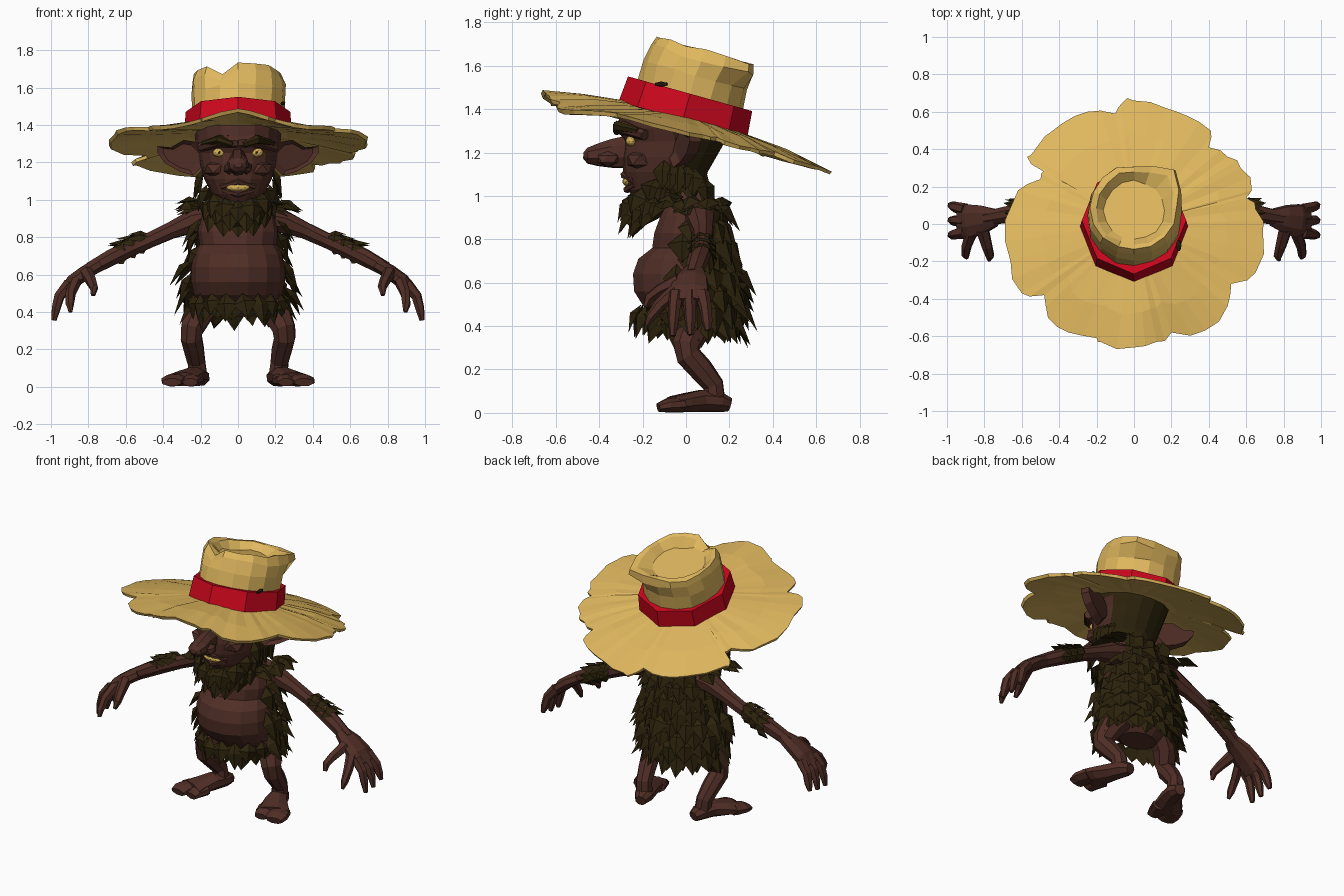
import bpy, bmesh, math, random
from mathutils import Vector, Matrix

random.seed(4)
rnd = random.uniform
if "Cube" in bpy.data.objects:
    bpy.data.objects.remove(bpy.data.objects["Cube"])


def material(name, r, g, b):
    m = bpy.data.materials.new(name)
    m.use_nodes = True
    m.diffuse_color = (r, g, b, 1)
    m.node_tree.nodes["Principled BSDF"].inputs["Base Color"].default_value = (r, g, b, 1)
    return m


STRAW = material("straw", .74, .475, .112)
RED = material("red ribbon", .6, .002, .012)
SKIN = material("brown skin", .079, .027, .019)
FUR = material("dark fur", .025, .016, .0035)
IVORY = material("yellow ivory", .64, .43, .09)


def finish(name, bm, mats, rule=None):
    bmesh.ops.recalc_face_normals(bm, faces=bm.faces)
    if rule:
        for f in bm.faces:
            f.material_index = rule(f.calc_center_median())
    me = bpy.data.meshes.new(name)
    bm.to_mesh(me)
    bm.free()
    for m in mats:
        me.materials.append(m)
    ob = bpy.data.objects.new(name, me)
    bpy.context.collection.objects.link(ob)
    return ob


def skin(name, rings, mats, rule=None):
    """Bridge rings of points and cap both ends."""
    bm = bmesh.new()
    loops = [[bm.verts.new(p) for p in ring] for ring in rings]
    n = len(loops[0])
    for a, b in zip(loops, loops[1:]):
        for i in range(n):
            j = (i + 1) % n
            bm.faces.new((a[i], a[j], b[j], b[i]))
    bm.faces.new(loops[0])
    bm.faces.new(loops[-1])
    return finish(name, bm, mats, rule)


def circle(n, start=0.0):
    return [start + math.tau * i / n for i in range(n)]


def oval(section, a):
    z, half, front, back = section
    return Vector((half * math.cos(a), (front + back) / 2 + (back - front) / 2 * math.sin(a), z))


def section_at(sections, z):
    for lo, hi in zip(sections, sections[1:]):
        if z <= hi[0]:
            t = max(0, (z - lo[0]) / (hi[0] - lo[0]))
            return [u + (v - u) * t for u, v in zip(lo, hi)]


def tube(name, path, mat, n=7):
    """Tapered limb; each point is x, y, z, side radius, optional up radius."""
    pts = [Vector(p[:3]) for p in path]
    whole = (pts[-1] - pts[0]).normalized()
    ref = Vector((0, 1, 0)) if abs(whole.z) > .85 else Vector((0, 0, 1))
    rings = []
    for i, p in enumerate(path):
        t = (pts[min(i + 1, len(pts) - 1)] - pts[max(i - 1, 0)]).normalized()
        side = t.cross(ref).normalized()
        up = side.cross(t)
        rings.append([pts[i] + side * math.cos(a) * p[3] + up * math.sin(a) * p[-1] for a in circle(n, .3)])
    return skin(name, rings, [mat])


def ball(name, loc, scale, mat, detail=2):
    bm = bmesh.new()
    m = Matrix.Translation(loc) @ Matrix.Diagonal((*scale, 1))
    bmesh.ops.create_icosphere(bm, subdivisions=detail, radius=1, matrix=m)
    return finish(name, bm, [mat])


def tuft(bm, root, d, n, length, width):
    """One leaf-shaped lock of fur with a raised ridge."""
    root, d, n = Vector(root), Vector(d).normalized(), Vector(n)
    side = d.cross(n).normalized() * width / 2
    mid = root + d * length * .4
    out = side.cross(d).normalized() * width * .25
    if out.dot(n) < 0:
        out = -out
    a, l, r, m, t = [bm.verts.new(p) for p in (root, mid - side, mid + side, mid + out, root + d * length)]
    for f in ((a, l, m), (a, m, r), (l, t, m), (m, t, r), (a, r, l), (l, r, t)):
        bm.faces.new(f)


DOWN = Vector((0, 0, -1))

# Torso and head
TORSO = [(.375, .12, -.06, .13), (.42, .18, -.11, .17), (.49, .235, -.2, .21), (.56, .25, -.245, .23),
         (.64, .25, -.25, .22), (.71, .235, -.225, .2), (.76, .205, -.16, .19), (.83, .215, -.15, .17),
         (.91, .2, -.12, .16), (.98, .14, -.08, .13), (1.1, .1, -.14, .1)]
HEAD = [(.97, .08, -.23, .02), (1.03, .14, -.27, .08), (1.11, .18, -.29, .1), (1.18, .2, -.295, .14),
        (1.25, .21, -.285, .18), (1.31, .228, -.315, .215), (1.4, .235, -.3, .22)]
skin("torso", [[oval(s, a) for a in circle(14)] for s in TORSO], [SKIN, FUR],
     lambda c: int(c.y > .04 and c.z > .43))
skin("head", [[oval(s, a) for a in circle(16)] for s in HEAD], [SKIN, FUR], lambda c: int(c.y > 0))

# Fur cape over the back, sides and shoulders
bm = bmesh.new()
for row in range(8):
    z = .99 - row * .074
    s = section_at(TORSO, z)
    for k in range(11):
        a = math.radians(-8 + (k + row % 2 / 2) * 18.5)
        out = Vector((math.cos(a), math.sin(a), 0))
        tuft(bm, oval(s, a) * .99, out * rnd(.4, .9) + DOWN, out, rnd(.14, .2), rnd(.11, .16))
for k in range(11):
    for s in (-1, 1):
        out = Vector((s * rnd(.7, 1.1), rnd(-.5, .5), .3))
        tuft(bm, (s * rnd(.14, .23), -.1 + k * .024, rnd(.95, 1)), out + DOWN * rnd(.4, .8), out, .14, .11)
finish("fur_cape", bm, [FUR])

# Fur skirt round the hips
bm = bmesh.new()
for row in range(2):
    s = section_at(TORSO, .5 - row * .045)
    for a in circle(17, row * .18):
        out = Vector((math.cos(a), math.sin(a), 0))
        slant = Vector((rnd(-.25, .25), 0, 0))
        tuft(bm, oval(s, a), out * rnd(.15, .5) + DOWN + slant, out, rnd(.1, .17), rnd(.1, .14))
finish("fur_skirt", bm, [FUR])

# Beard, sideburns and hair on the nape
bm = bmesh.new()
for layer in range(3):
    for k in range(-4, 5):
        t = (k + layer % 2 / 2) / 4 * 1.55
        c = math.cos(t)
        root = (.185 * math.sin(t), -.06 - (.2 - layer * .025) * c, 1.13 - .13 * c - layer * .04)
        out = Vector((math.sin(t), -c, 0))
        tuft(bm, root, out * rnd(.15, .4) + Vector((0, -.25, -1)), out, .1 + .05 * c + rnd(-.02, .02), rnd(.1, .13))
for s in (-1, 1):
    for k in range(5):
        out = Vector((s, -.2, 0))
        tuft(bm, (s * .185, -.1 + k * .035, 1.17 - k * .01), out * .35 + DOWN, out, rnd(.12, .17), .1)
for k in range(8):
    a = math.radians(10 + k * 23)
    out = Vector((math.cos(a), math.sin(a), 0))
    tuft(bm, oval(section_at(HEAD, 1.08), a), out * .4 + DOWN, out, .12, .11)
finish("beard_and_hair", bm, [FUR])
tube("beard_core", [(0, -.13, 1.03, .14, .09), (0, -.18, .95, .12, .08), (0, -.26, .86, .04, .03)], FUR)

# Face
tube("nose", [(0, -.25, 1.205, .045, .08), (0, -.34, 1.195, .05, .07), (0, -.41, 1.188, .06, .053),
              (0, -.455, 1.185, .048, .038), (0, -.473, 1.187, .022, .015)], SKIN, 8)
tube("upper_lip", [(-.09, -.245, 1.07, .014), (0, -.285, 1.097, .018), (.09, -.245, 1.07, .014)], SKIN, 6)
tube("lower_lip", [(-.08, -.235, 1.052, .014), (0, -.272, 1.03, .018), (.08, -.235, 1.052, .014)], SKIN, 6)
ball("teeth", (0, -.268, 1.066), (.064, .026, .022), IVORY)
for s, side in ((1, "left"), (-1, "right")):
    ball(side + "_nostril", (s * .047, -.36, 1.17), (.033, .055, .037), SKIN, 1)
    ball(side + "_cheek", (s * .11, -.21, 1.165), (.08, .07, .05), SKIN, 1)
    ball(side + "_eye", (s * .1, -.252, 1.253), (.036, .026, .025), IVORY)
    ball(side + "_pupil", (s * .1, -.276, 1.253), (.008, .004, .008), FUR, 1)
    tube(side + "_brow_ridge", [(0, -.29, 1.31, .035), (s * .1, -.285, 1.315, .034), (s * .2, -.19, 1.28, .025)], SKIN)
    tube(side + "_eyebrow", [(s * .03, -.32, 1.295, .016), (s * .1, -.315, 1.322, .026),
                             (s * .19, -.22, 1.3, .014)], FUR, 6)
    # Pointed cupped ear
    edge = [(.18, 1.19), (.24, 1.13), (.31, 1.15), (.39, 1.195), (.43, 1.25), (.43, 1.287), (.36, 1.28),
            (.29, 1.32), (.23, 1.31), (.18, 1.26)]
    front = [Vector((s * x, -.08 + (x - .19) * .4, z)) for x, z in edge]
    mid = sum(front, Vector()) / len(front)
    inner = [mid + (p - mid) * .75 + Vector((0, .025, 0)) for p in front]
    back = [mid + (p - mid) * .85 + Vector((0, .06, 0)) for p in front]
    skin(side + "_ear", [back, front, inner], [SKIN])

# Arms, hands, legs and feet
for s, side in ((1, "left"), (-1, "right")):
    def limb(name, path, n=7):
        tube(side + "_" + name, [(s * p[0], *p[1:]) for p in path], SKIN, n)

    limb("arm", [(.13, .06, .9, .08), (.24, .07, .885, .065), (.36, .08, .835, .047), (.47, .08, .785, .043),
                 (.56, .07, .75, .05), (.68, .05, .69, .047), (.79, .03, .63, .04)], 8)
    limb("palm", [(.74, .035, .655, .05, .038), (.81, .025, .615, .08, .04), (.88, .015, .565, .095, .04),
                  (.93, .015, .51, .09, .03)], 8)
    limb("thumb", [(.81, -.03, .61, .037), (.785, -.12, .565, .03), (.77, -.17, .53, .024), (.775, -.19, .49, .012)], 6)
    limb("index_finger", [(.87, -.05, .56, .034), (.895, -.12, .5, .028), (.9, -.165, .44, .023),
                          (.895, -.18, .4, .011)], 6)
    for i, low in enumerate((.355, .36, .38)):
        y = -.045 + i * .06
        limb("finger", [(.9, y, .55, .035), (.955, y * 1.2, .485, .029), (.972, y * 1.3, .42, .025),
                        (.984, y * 1.35, low, .014)], 6)
    limb("leg", [(.15, .06, .47, .09), (.21, .04, .39, .078), (.245, .0, .31, .065), (.25, .01, .265, .06),
                 (.235, .07, .2, .057), (.222, .125, .13, .05), (.215, .13, .06, .053)], 8)
    limb("foot", [(.195, .2, .037, .035, .034), (.205, .155, .05, .058, .048), (.235, .07, .055, .068, .053),
                  (.278, -.01, .046, .092, .044), (.3, -.06, .04, .108, .038)], 8)
    # Big toe, then the other toes as one block
    for x, r in ((.242, .052), (.34, .068)):
        limb("toes", [(x - .015, -.02, .038, r, .037), (x + .008, -.085, .034, r, .033),
                      (x + .014, -.127, .024, r * .8, .022)], 8)
    # Fur tufts on the top and back of the elbow
    bm = bmesh.new()
    for ring in range(3):
        x = .48 + ring * .05
        for a in (-.6, .2, 1, 1.8, 2.5):
            out = Vector((s * .3, math.cos(a), math.sin(a) + .3))
            root = Vector((s * x, .075, .782 - ring * .025)) + Vector((0, math.cos(a), math.sin(a))) * .036
            tuft(bm, root, out * .3 + Vector((s, 0, -.4)), out, rnd(.09, .13), .075)
    finish(side + "_elbow_fur", bm, [FUR])

# Hat: ragged brim that slopes to the back and droops at the edge
OUTLINE = [(.69, -.05), (.65, .08), (.6, .14), (.63, .18), (.57, .3), (.5, .36), (.4, .41), (.41, .5), (.28, .58),
           (.17, .62), (0, .66), (-.07, .64), (-.1, .59), (-.25, .6), (-.38, .54), (-.55, .37), (-.55, .32),
           (-.48, .29), (-.5, .24), (-.62, .18), (-.69, .02), (-.66, -.2), (-.6, -.37), (-.48, -.38), (-.46, -.5),
           (-.35, -.58), (-.2, -.61), (-.18, -.63), (0, -.66), (.12, -.63), (.2, -.58), (.38, -.57), (.5, -.44),
           (.52, -.32), (.65, -.26)]
EDGE = []
for p, q in zip(OUTLINE, OUTLINE[1:] + OUTLINE[:1]):
    EDGE += [Vector((*p, 0)), Vector((p[0] + q[0], p[1] + q[1], 0)) * rnd(.5, .52)]


def brim_ring(scale, lift, rough=.0):
    pts = [p * scale for p in EDGE]
    for p in pts:
        wave = .06 * abs(math.sin(p.x / .7 * math.pi)) ** 1.6 * max(0, -p.y / .57)
        p.z = 1.36 - .28 * p.y - .15 * p.length_squared - wave + lift + rnd(-rough, rough)
    return pts


skin("hat_brim", [brim_ring(.38, -.01), brim_ring(.72, -.012, .004), brim_ring(.985, -.012, .003), brim_ring(1, .008),
                  brim_ring(.72, .014, .007), brim_ring(.38, .014)], [STRAW])

# Crown with a folded rim and a sunken top, then the ribbon
TILT = Matrix.Translation((0, -.012, 1.36)) @ Matrix.Rotation(math.radians(-15.6), 4, "X")
rings = []
for h, r, shift in ((-.008, .25, 0), (.1, .25, 0), (.2, .253, 0), (.28, .25, .01), (.322, .235, .012),
                    (.318, .205, .012), (.27, .165, .012)):
    ring = []
    for a in circle(16):
        flap = max(0, math.cos(a - .75)) ** 16 * (h > .275)
        notch = max(0, math.cos(a + 1.96)) ** 40 * (h > .275)
        q = r * (1 + .26 * flap - .08 * notch) + rnd(-.008, .008)
        ring.append(TILT @ Vector((q * math.cos(a), q * math.sin(a) + shift, h - .05 * notch + rnd(-.01, .01))))
    rings.append(ring)
skin("hat_crown", rings, [STRAW])
skin("hat_ribbon", [[TILT @ Vector((r * .94 * math.cos(a), r * math.sin(a), h)) for a in circle(8)]
                    for h, r in ((-.012, .28), (-.008, .308), (.115, .297), (.115, .25))], [RED])
ball("ribbon_knot", TILT @ Vector((.24, -.14, .122)), (.015, .035, .012), FUR, 1)
